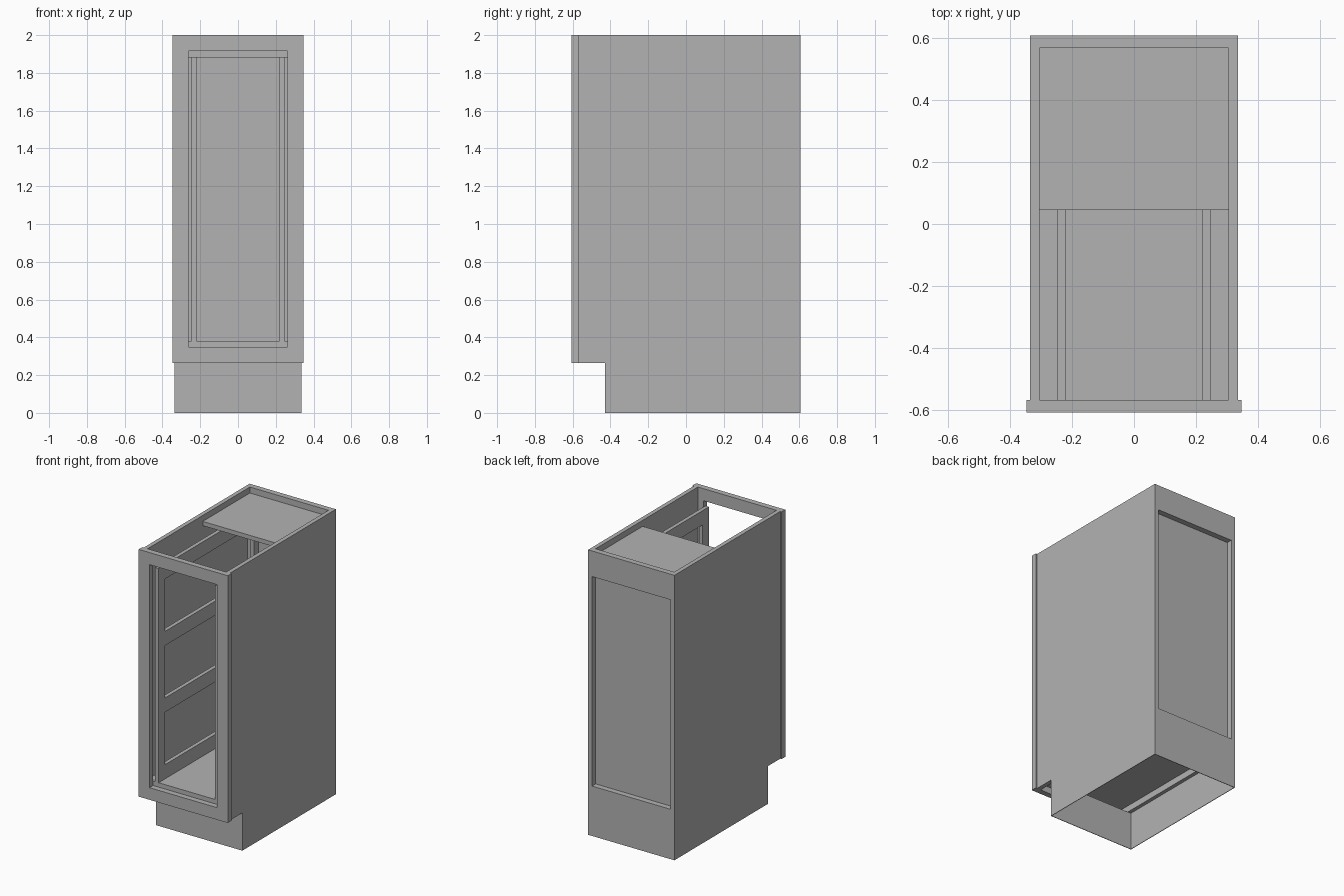
import bpy, bmesh
from mathutils import Vector

cube = bpy.data.objects.get("Cube")
if cube:
    bpy.data.objects.remove(cube)

grey = bpy.data.materials.new("cabinet grey")
grey.use_nodes = True
grey.diffuse_color = (0.45, 0.45, 0.45, 1)
grey.node_tree.nodes["Principled BSDF"].inputs["Base Color"].default_value = (0.45, 0.45, 0.45, 1)


def board(name, plane, u, v, near, far, holes=()):
    """Board cut on a grid of u and v lines, with some cells left open, thickened near to far."""
    bm = bmesh.new()

    def place(a, b):
        return Vector((near, a, b)) if plane == "side" else Vector((a, near, b))

    grid = [[bm.verts.new(place(a, b)) for b in v] for a in u]
    for i in range(len(u) - 1):
        for j in range(len(v) - 1):
            if (i, j) not in holes:
                bm.faces.new((grid[i][j], grid[i + 1][j], grid[i + 1][j + 1], grid[i][j + 1]))
    ext = bmesh.ops.extrude_face_region(bm, geom=bm.faces[:], use_keep_orig=True)
    shift = Vector((far - near, 0, 0)) if plane == "side" else Vector((0, far - near, 0))
    moved = [g for g in ext["geom"] if isinstance(g, bmesh.types.BMVert)]
    bmesh.ops.translate(bm, verts=moved, vec=shift)
    bmesh.ops.recalc_face_normals(bm, faces=bm.faces[:])
    mesh = bpy.data.meshes.new(name)
    bm.to_mesh(mesh)
    bm.free()
    mesh.materials.append(grey)
    obj = bpy.data.objects.new(name, mesh)
    bpy.context.collection.objects.link(obj)
    return obj


# Main levels
FRONT, FRAME_BACK, KICK = -0.607, -0.567, -0.43
BACK, RAIL, SHEET = 0.607, 0.567, 0.54
OUT, INNER, SKIN = 0.335, 0.305, 0.004
KICK_TOP, FLOOR, TOP = 0.265, 0.381, 2.0

# Face frame with one tall opening
board("face_frame", "front", [-0.346, -0.262, 0.262, 0.346], [KICK_TOP, 0.35, 1.915, TOP],
      FRONT, FRAME_BACK, {(1, 1)})

# Sides, lower skirts and slotted inner partitions, mirrored
RAIL_H = 0.1
slot = (1.884 - FLOOR - 4 * RAIL_H) / 3
levels = [FLOOR]
for k in range(3):
    levels += [levels[-1] + RAIL_H, levels[-1] + RAIL_H + slot]
levels.append(1.884)
for s, label in ((1, "left"), (-1, "right")):
    board(label + "_side", "side", [FRAME_BACK, BACK], [KICK_TOP, TOP], s * OUT, s * INNER)
    board(label + "_skirt", "side", [KICK, BACK], [0, KICK_TOP], s * OUT, s * (OUT - SKIN))
    board(label + "_partition", "side", [FRAME_BACK, -0.497, 0.49, SHEET], levels,
          s * 0.246, s * 0.219, {(1, 1), (1, 3), (1, 5)})

# Toe kick and back skirt
board("toe_kick", "front", [-OUT, OUT], [0, KICK_TOP], KICK, KICK + SKIN)
board("back_skirt", "front", [-OUT, OUT], [0, KICK_TOP], BACK, BACK - SKIN)

# Back rails and recessed back panel
board("back_bottom_rail", "front", [-INNER, INNER], [KICK_TOP, 0.35], RAIL, BACK)
board("back_top_rail", "front", [-INNER, INNER], [1.82, TOP], RAIL, BACK)
board("back_panel", "front", [-INNER, INNER], [0.31, 1.884], SHEET, RAIL)

# Floor and rear top shelf
board("floor", "front", [-INNER, INNER], [0.31, FLOOR], FRAME_BACK, SHEET)
board("top_shelf", "front", [-INNER, INNER], [1.928, 1.958], 0.045, RAIL)
